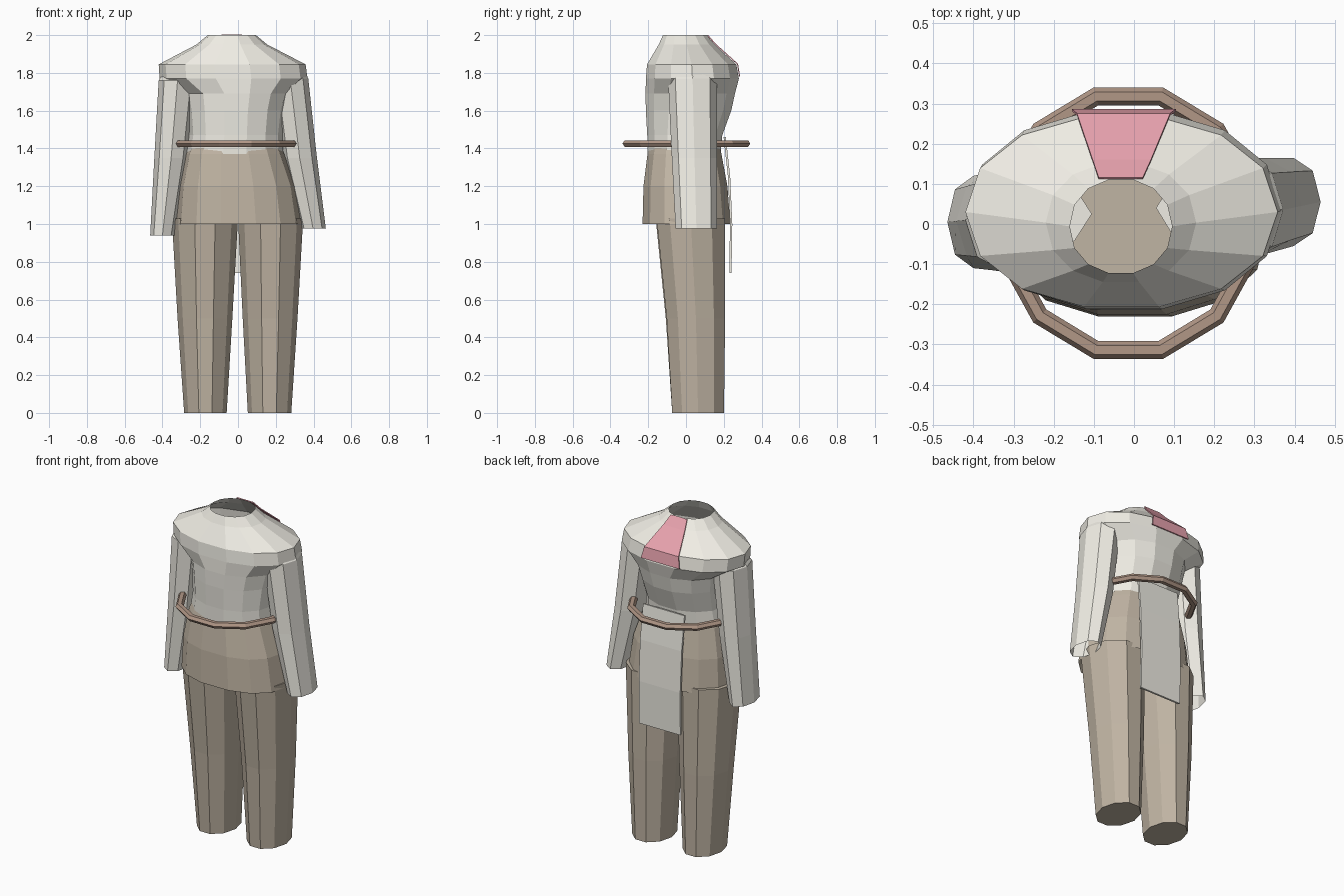
import bpy, bmesh, math

if "Cube" in bpy.data.objects:
    bpy.data.objects.remove(bpy.data.objects["Cube"])


def material(name, rgb):
    m = bpy.data.materials.new(name)
    m.diffuse_color = (*rgb, 1)
    m.use_nodes = True
    m.node_tree.nodes["Principled BSDF"].inputs["Base Color"].default_value = m.diffuse_color
    return m


CREAM = material("cream_cloth", (0.87, 0.85, 0.78))
BROWN = material("brown_cloth", (0.53, 0.46, 0.37))
LEATHER = material("leather", (0.44, 0.31, 0.24))
PINK = material("pink_cloth", (0.80, 0.36, 0.42))


def make(name, bm, mat):
    bmesh.ops.recalc_face_normals(bm, faces=bm.faces)
    me = bpy.data.meshes.new(name)
    bm.to_mesh(me)
    bm.free()
    me.materials.append(mat)
    ob = bpy.data.objects.new(name, me)
    bpy.context.collection.objects.link(ob)
    return ob


def loft(name, rings, sides, mat, fullness=1.0, cap_low=False, cap_high=False):
    """Rings given as (z, x_min, x_max, y_min, y_max), top to bottom.
    A fullness below 1 squares the ellipse off a little."""
    def bulge(v):
        return math.copysign(abs(v) ** fullness, v) if abs(v) > 1e-6 else 0.0

    bm = bmesh.new()
    loops = []
    for z, x0, x1, y0, y1 in rings:
        loop = []
        for i in range(sides):
            a = 2 * math.pi * i / sides
            loop.append(bm.verts.new(((x0 + x1) / 2 + (x1 - x0) / 2 * bulge(math.cos(a)),
                                      (y0 + y1) / 2 + (y1 - y0) / 2 * bulge(math.sin(a)), z)))
        loops.append(loop)
    for up, low in zip(loops, loops[1:]):
        for i in range(sides):
            j = (i + 1) % sides
            bm.faces.new((up[i], low[i], low[j], up[j]))
    if cap_high:
        bm.faces.new(loops[0])
    if cap_low:
        bm.faces.new(loops[-1])
    return make(name, bm, mat)


def strip(name, rows, mat, thickness):
    """Cloth strip given as (z, y, x_min, x_max) rows, thickened."""
    bm = bmesh.new()
    pairs = [(bm.verts.new((x0, y, z)), bm.verts.new((x1, y, z))) for z, y, x0, x1 in rows]
    for (a, b), (c, d) in zip(pairs, pairs[1:]):
        bm.faces.new((a, b, d, c))
    ob = make(name, bm, mat)
    mod = ob.modifiers.new("thickness", "SOLIDIFY")
    mod.thickness = thickness
    mod.offset = 0
    return ob


# Tunic body, open at neck and hem
loft("tunic", [
    (2.00, -0.16, 0.095, -0.125, 0.113),
    (1.95, -0.22, 0.155, -0.148, 0.155),
    (1.845, -0.42, 0.358, -0.212, 0.272),
    (1.77, -0.415, 0.368, -0.218, 0.286),
    (1.69, -0.285, 0.275, -0.220, 0.265),
    (1.60, -0.270, 0.250, -0.218, 0.245),
    (1.47, -0.260, 0.235, -0.210, 0.197),
    (1.37, -0.275, 0.240, -0.208, 0.187)], 14, CREAM, 0.95)

# Sleeves
loft("left_sleeve", [
    (1.80, -0.40, -0.105, -0.07, 0.12),
    (1.76, -0.42, -0.22, -0.12, 0.14),
    (1.35, -0.443, -0.265, -0.115, 0.13),
    (0.94, -0.465, -0.335, -0.11, 0.12)], 8, CREAM, cap_high=True)
loft("right_sleeve", [
    (1.82, 0.055, 0.35, -0.06, 0.14),
    (1.77, 0.18, 0.372, -0.095, 0.165),
    (1.35, 0.235, 0.418, -0.075, 0.165),
    (0.975, 0.33, 0.465, -0.055, 0.165)], 8, CREAM, cap_high=True)

# Hip section
loft("hip_skirt", [
    (1.44, -0.245, 0.215, -0.192, 0.175),
    (1.37, -0.278, 0.245, -0.208, 0.192),
    (1.20, -0.315, 0.305, -0.230, 0.224),
    (1.00, -0.330, 0.335, -0.235, 0.240)], 14, BROWN, 0.85, cap_high=True)

# Trouser legs
loft("left_leg", [
    (1.03, -0.350, 0.0, -0.17, 0.215),
    (0.50, -0.320, -0.03, -0.115, 0.215),
    (0.00, -0.285, -0.06, -0.08, 0.208)], 10, BROWN, 1.0, True, True)
loft("right_leg", [
    (1.03, 0.0, 0.345, -0.165, 0.215),
    (0.50, 0.025, 0.315, -0.11, 0.215),
    (0.00, 0.052, 0.282, -0.08, 0.208)], 10, BROWN, 1.0, True, True)

# Belt hoop: twelve-sided ring with a hexagonal section
bm = bmesh.new()
grid = []
for i in range(12):
    a = 2 * math.pi * (i + 0.5) / 12
    row = []
    for k in range(6):
        b = 2 * math.pi * k / 6
        r = 0.023 * math.cos(b)
        row.append(bm.verts.new((-0.014 + (0.312 + r) * math.cos(a),
                                 0.002 + (0.327 + r) * math.sin(a),
                                 1.426 + 0.02 * math.sin(b))))
    grid.append(row)
for i in range(12):
    for k in range(6):
        p, q, m = grid[i], grid[(i + 1) % 12], (k + 1) % 6
        bm.faces.new((p[k], q[k], q[m], p[m]))
make("belt", bm, LEATHER)

# Hanging back panel and collar patch
strip("back_panel", [(1.46, 0.205, -0.137, 0.143), (1.25, 0.228, -0.134, 0.147),
                     (1.00, 0.239, -0.132, 0.148), (0.74, 0.235, -0.130, 0.150)], CREAM, 0.012)
strip("collar_patch", [(2.0, 0.114, -0.088, 0.022), (1.95, 0.158, -0.103, 0.042),
                       (1.847, 0.273, -0.142, 0.09), (1.78, 0.284, -0.155, 0.105)], PINK, 0.006)
